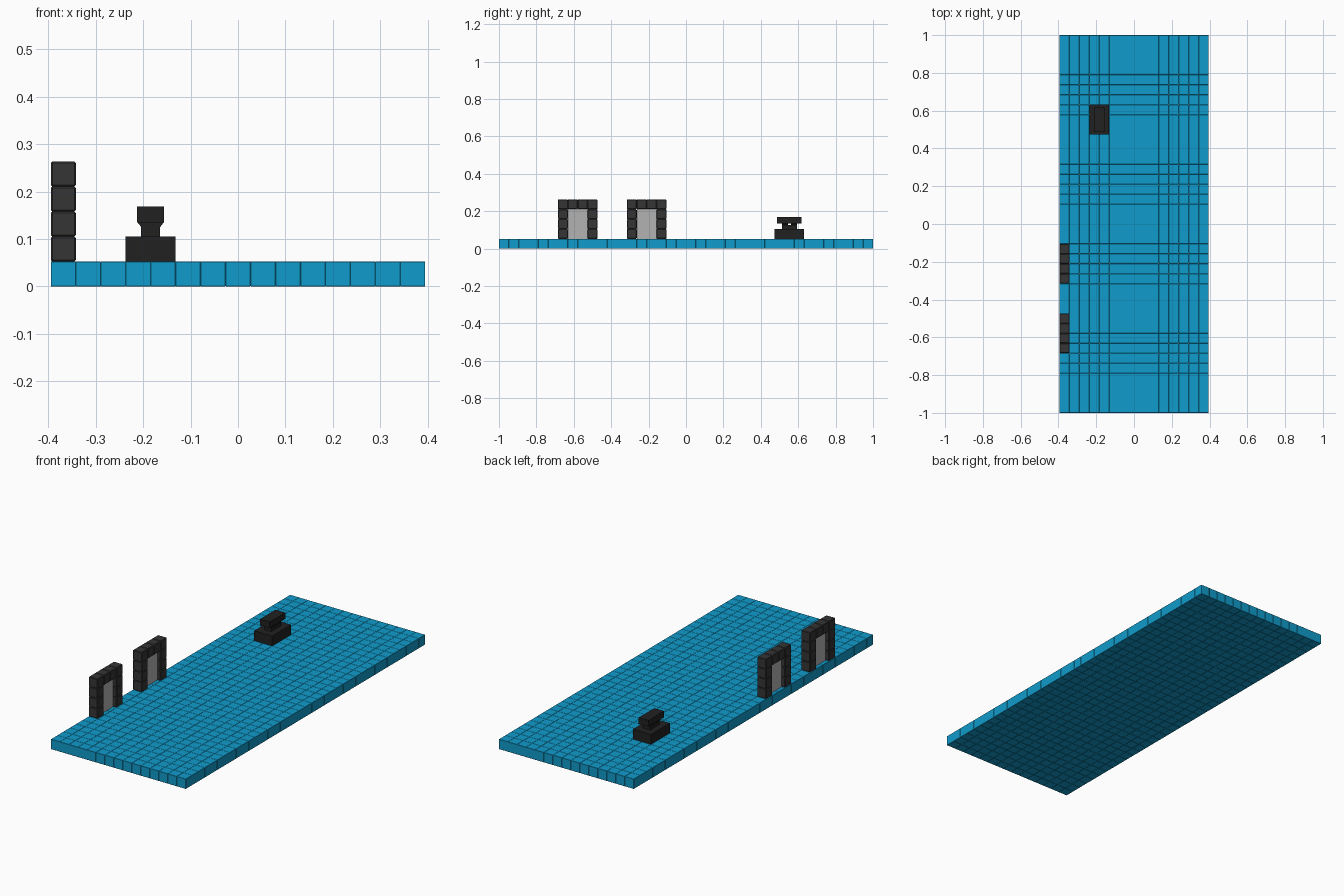
import bpy, bmesh
from mathutils import Matrix, Vector

if "Cube" in bpy.data.objects:
    bpy.data.objects.remove(bpy.data.objects["Cube"])

B = 2 / 38            # edge length of one block
X0, Y0 = -7.5 * B, -1.0


def material(name, rgb):
    m = bpy.data.materials.new(name)
    m.diffuse_color = (*rgb, 1)
    m.use_nodes = True
    m.node_tree.nodes["Principled BSDF"].inputs["Base Color"].default_value = m.diffuse_color
    return m


def make_object(name, bm, mat=None):
    me = bpy.data.meshes.new(name)
    bm.to_mesh(me)
    bm.free()
    ob = bpy.data.objects.new(name, me)
    bpy.context.collection.objects.link(ob)
    if mat:
        me.materials.append(mat)
    return ob


def add_box(bm, lo, hi):
    lo, hi = Vector(lo), Vector(hi)
    m = Matrix.Translation((lo + hi) / 2) @ Matrix.Diagonal((*(hi - lo), 1))
    return bmesh.ops.create_cube(bm, size=1, matrix=m)["verts"]


def blocks(name, cells, mat, bevel):
    """One chamfered block for every grid cell."""
    bm = bmesh.new()
    for i, j, k in cells:
        lo = Vector((X0 + i * B, Y0 + j * B, k * B))
        add_box(bm, lo, lo + Vector((B, B, B)))
    bmesh.ops.bevel(bm, geom=bm.edges[:], offset=bevel, segments=1,
                    affect='EDGES', profile=0.5)
    return make_object(name, bm, mat)


blue = material("blue", (0.005, 0.33, 0.6))
charcoal = material("charcoal", (0.035, 0.035, 0.035))
black = material("black", (0.015, 0.015, 0.015))
pane_grey = material("pane_grey", (0.45, 0.45, 0.45))

# Tiled floor
blocks("floor", [(i, j, 0) for i in range(15) for j in range(38)], blue, 0.0008)

# Two doorways of stacked blocks, each with a thin pane
for n, j0 in enumerate((6, 13), 1):
    cells = [(0, j0 + j, k) for j in range(4) for k in range(1, 5)
             if j in (0, 3) or k == 4]
    blocks(f"doorway_frame_{n}", cells, charcoal, 0.003)
    bm = bmesh.new()
    y = Y0 + (j0 + 1) * B
    add_box(bm, (X0 + 0.375 * B, y, B), (X0 + 0.625 * B, y + 2 * B, 4 * B))
    make_object(f"doorway_pane_{n}", bm, pane_grey)

# Anvil: base, waist, two flared supports, top
cx, cy = X0 + 4 * B, Y0 + 29.5 * B


def anvil_part(name, hx, y0, y1, z0, z1, top_hx=None):
    bm = bmesh.new()
    verts = add_box(bm, (cx - hx, cy + y0, z0), (cx + hx, cy + y1, z1))
    if top_hx:
        for v in verts:
            if v.co.z > (z0 + z1) / 2:
                v.co.x = cx + (top_hx if v.co.x > cx else -top_hx)
    make_object(name, bm, black)


anvil_part("anvil_base", B, -1.5 * B, 1.5 * B, B, 2 * B)
anvil_part("anvil_waist", 0.02, -0.04, 0.04, 2 * B, 0.125)
for name, y0, y1 in (("front", -0.04, -0.008), ("back", 0.008, 0.04)):
    anvil_part(f"anvil_support_{name}", 0.02, y0, y1, 0.125, 0.136, 0.0285)
anvil_part("anvil_top", 0.0285, -0.065, 0.065, 0.135, 0.168)
